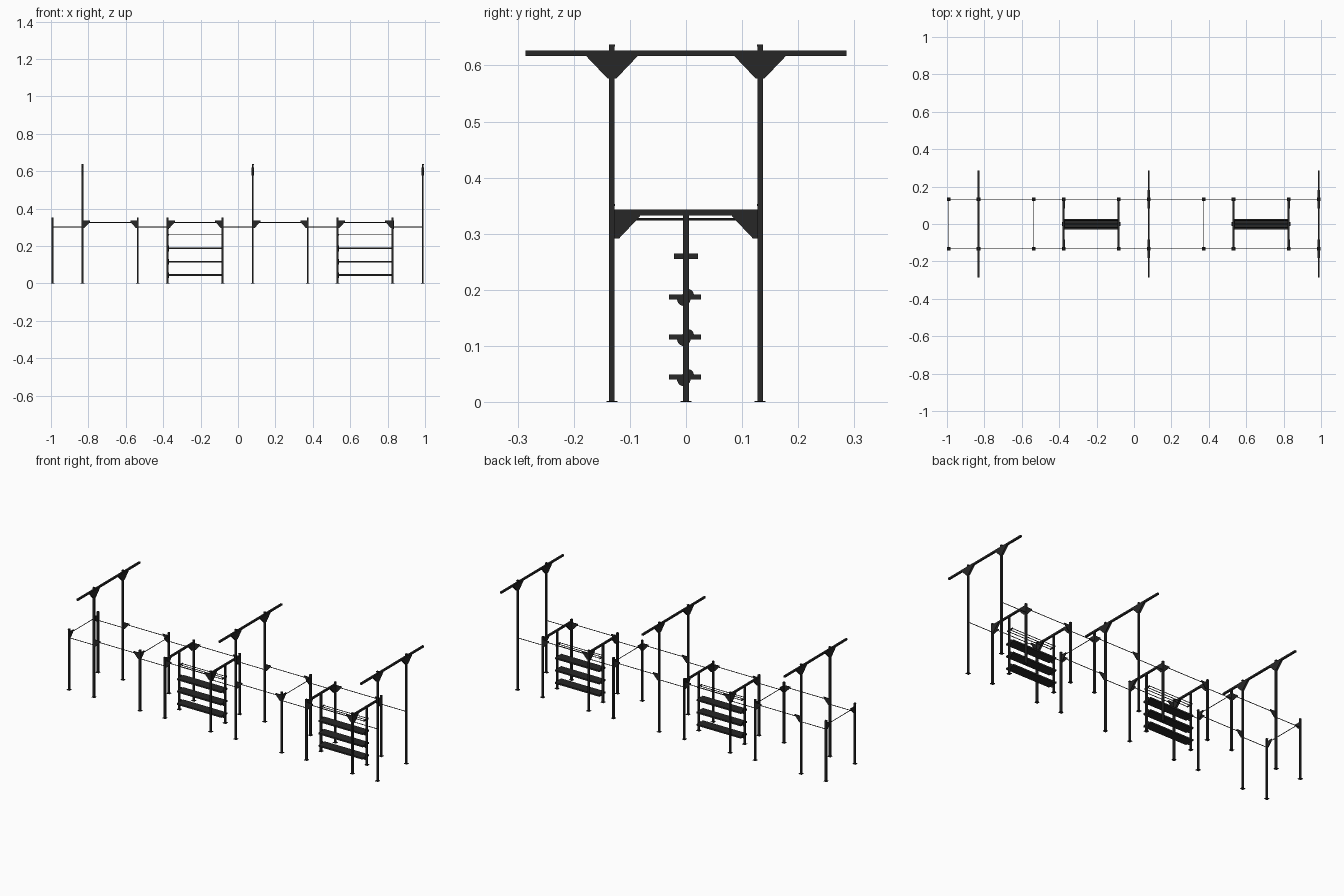
import bpy, bmesh, math
from mathutils import Vector

if "Cube" in bpy.data.objects:
    bpy.data.objects.remove(bpy.data.objects["Cube"])

DARK = bpy.data.materials.new("dark_steel")
DARK.diffuse_color = (0.02, 0.02, 0.02, 1)
DARK.use_nodes = True
DARK.node_tree.nodes["Principled BSDF"].inputs["Base Color"].default_value = DARK.diffuse_color


def finish(name, bm, smooth=False):
    bmesh.ops.recalc_face_normals(bm, faces=bm.faces[:])
    me = bpy.data.meshes.new(name)
    bm.to_mesh(me)
    bm.free()
    ob = bpy.data.objects.new(name, me)
    bpy.context.collection.objects.link(ob)
    me.materials.append(DARK)
    if smooth:
        bpy.ops.object.select_all(action='DESELECT')
        bpy.context.view_layer.objects.active = ob
        ob.select_set(True)
        bpy.ops.object.shade_smooth_by_angle(angle=math.radians(40))
    return ob


def box(name, x0, x1, y0, y1, z0, z1):
    bm = bmesh.new()
    bmesh.ops.create_cube(bm, size=1)
    for v in bm.verts:
        v.co = Vector(((x0 + x1) / 2 + v.co.x * (x1 - x0),
                       (y0 + y1) / 2 + v.co.y * (y1 - y0),
                       (z0 + z1) / 2 + v.co.z * (z1 - z0)))
    return finish(name, bm)


def pipe(name, a, b, r=0.0019):
    a, b = Vector(a), Vector(b)
    bm = bmesh.new()
    bmesh.ops.create_cone(bm, cap_ends=True, segments=16, radius1=r, radius2=r, depth=(b - a).length)
    rot = (b - a).to_track_quat('Z', 'Y')
    for v in bm.verts:
        v.co = rot @ v.co + (a + b) / 2
    return finish(name, bm, True)


def plate(name, pts, origin, axis, thick):
    """Extrude a 2D outline (u, z); axis is the direction u runs along."""
    bm = bmesh.new()
    o, u = Vector(origin), Vector(axis)
    n = Vector((abs(u.y), abs(u.x), 0)) * thick
    f = bm.faces.new([bm.verts.new(o + u * p + Vector((0, 0, q)) - n / 2) for p, q in pts])
    ext = bmesh.ops.extrude_face_region(bm, geom=[f])
    bmesh.ops.translate(bm, vec=n, verts=[g for g in ext['geom'] if isinstance(g, bmesh.types.BMVert)])
    return finish(name, bm)


XS = [-0.991, -0.831, -0.536, -0.376, -0.082, 0.079, 0.373, 0.532, 0.827, 0.988]
TALL, LADDER, PIPE_ENDS = (1, 5, 9), (3, 4, 7, 8), (0, 2, 6)
Y, H = 0.132, 0.005
GUSSET = [(0, 0.335), (0.045, 0.335), (0.045, 0.331), (0.008, 0.292), (0, 0.292)]
BRACKET = [(0, 0.335), (0.035, 0.335), (0.035, 0.329), (0.006, 0.297), (0, 0.297)]

# Upright posts with caps and foot plates
for i, x in enumerate(XS):
    top = 0.634 if i in TALL else 0.350
    for s in (-1, 1):
        y = s * Y
        box("post", x - H, x + H, y - H, y + H, 0, top)
        box("post_cap", x - H * 1.05, x + H * 1.05, y - H * 1.05, y + H * 1.05, top, top + 0.003)
        box("foot_plate", x - 0.01, x + 0.01, y - 0.0095, y + 0.0095, 0, 0.002)

# Overhead beams with paired gusset plates on tall frames
for i in TALL:
    x = XS[i]
    box("overhead_beam", x - H, x + H, -0.286, 0.286, 0.617, 0.627)
    for s in (-1, 1):
        for side in (-1, 1):
            plate("overhead_gusset", [(-0.049, 0.62), (0.049, 0.62), (0.008, 0.577), (-0.008, 0.577)],
                  (x + side * H, s * Y, 0), (0, 1, 0), 0.0016)

# Beams across the ladder frames
for i in LADDER:
    x = XS[i]
    box("ladder_beam", x - H, x + H, -Y + H, Y - H, 0.333, 0.343)
    for s in (-1, 1):
        for side in (-1, 1):
            plate("beam_gusset", GUSSET, (x + side * H, s * (Y - H), 0), (0, -s, 0), 0.0016)
    # Centre upright
    box("ladder_post", x - H, x + H, -H, H, 0, 0.335)
    box("ladder_foot", x - 0.01, x + 0.01, -0.01, 0.01, 0, 0.002)

# Thin pull-up bars across the low frames
for i in PIPE_ENDS:
    x = XS[i]
    pipe("cross_bar", (x, -Y, 0.326), (x, Y, 0.326))
    for s in (-1, 1):
        plate("cross_bracket", BRACKET, (x, s * (Y - H), 0), (0, -s, 0), 0.004)

# Long rails: alternating low and high, high ones bracketed
for i in range(9):
    a, b = XS[i], XS[i + 1]
    z = 0.326 if i % 2 else 0.302
    for y in (-Y, Y):
        pipe("side_rail", (a, y, z), (b, y, z))
        if i % 2:
            plate("rail_bracket", BRACKET, (a + H, y, 0), (1, 0, 0), 0.004)
            plate("rail_bracket", BRACKET, (b - H, y, 0), (-1, 0, 0), 0.004)

# Step boards with half-round end brackets, and the pipe rung above
for a, b in ((XS[3], XS[4]), (XS[7], XS[8])):
    x0, x1 = a + H, b - H
    for z in (0.0446, 0.116, 0.1875):
        box("step_board", x0, x1, -0.0304, 0.0268, z - 0.0045, z + 0.0045)
        for x in (x0 + 0.001, x1 - 0.001):
            for cy, sign, r in ((-0.004, -1, 0.012), (0.004, 1, 0.010)):
                arc = [(cy + r * math.cos(math.pi * k / 10),
                        z + sign * (0.004 + r * math.sin(math.pi * k / 10))) for k in range(11)]
                plate("step_bracket", arc, (x, 0, 0), (0, 1, 0), 0.002)
    for y in (-0.019, 0, 0.019):
        pipe("rung_pipe", (x0, y, 0.26), (x1, y, 0.26))
    for x in (x0 + 0.001, x1 - 0.001):
        box("rung_bracket", x - 0.001, x + 0.001, -0.0215, 0.0215, 0.2555, 0.2645)
